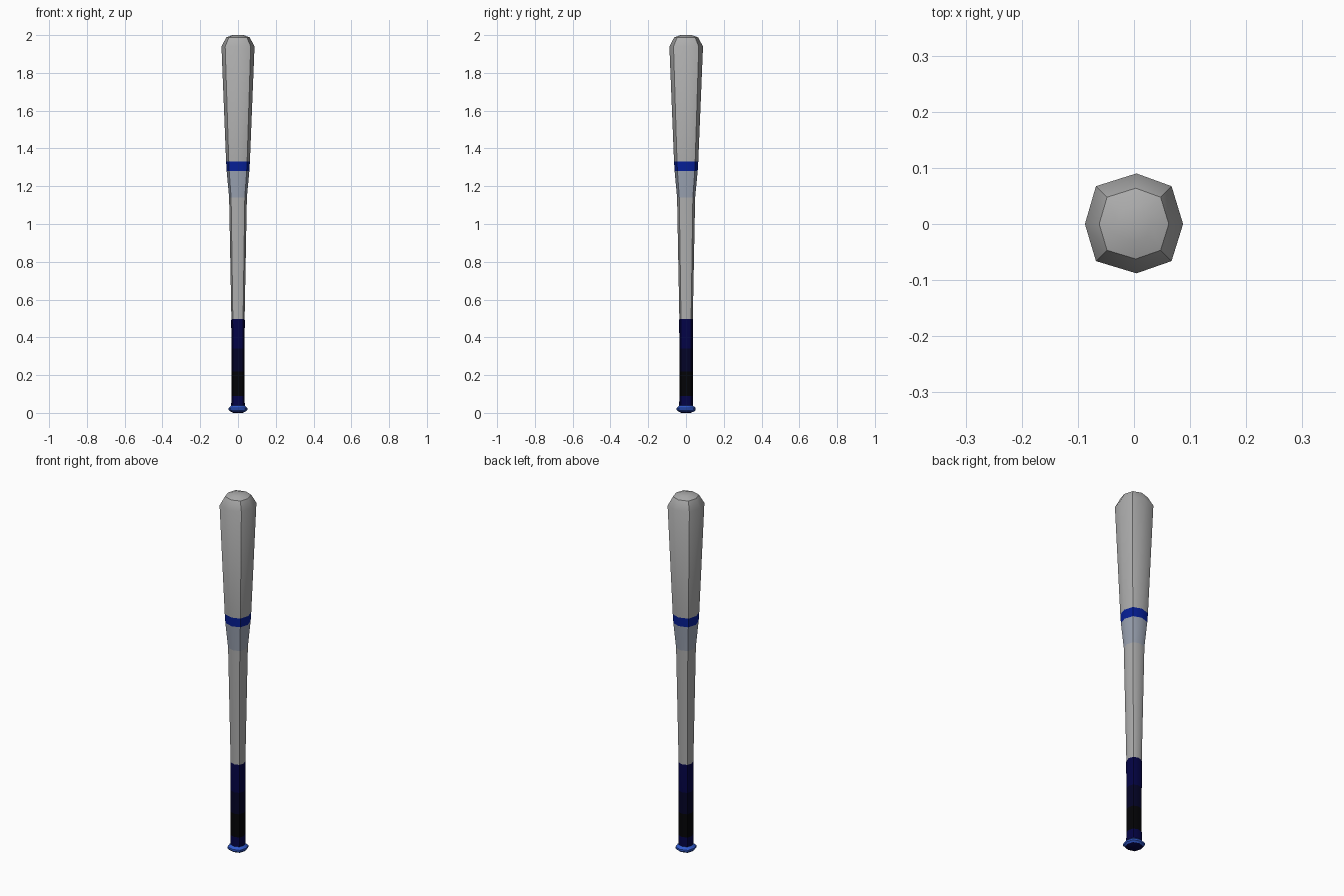
import bpy, math

if "Cube" in bpy.data.objects:
    bpy.data.objects.remove(bpy.data.objects["Cube"])

# Slightly squarish octagonal cross-section, radius 1
SECTION = [(1, 0), (.765, .77), (.05, 1.03), (-.775, .77),
           (-1, 0), (-.775, -.755), (.05, -1.005), (.765, -.755)]


def material(name, rgb):
    mat = bpy.data.materials.new(name)
    mat.diffuse_color = (*rgb, 1)
    mat.use_nodes = True
    mat.node_tree.nodes["Principled BSDF"].inputs["Base Color"].default_value = mat.diffuse_color
    return mat


def lathe(name, profile, mat, cap_bottom=False, cap_top=False):
    """Stack scaled cross-sections given as (radius, z)."""
    n = len(SECTION)
    verts = [(x * r, y * r, z) for r, z in profile for x, y in SECTION]
    faces = [(k * n + i, k * n + (i + 1) % n,
              (k + 1) * n + (i + 1) % n, (k + 1) * n + i)
             for k in range(len(profile) - 1) for i in range(n)]
    if cap_bottom:
        faces.append(tuple(reversed(range(n))))
    if cap_top:
        faces.append(tuple(range(len(verts) - n, len(verts))))
    mesh = bpy.data.meshes.new(name)
    mesh.from_pydata(verts, [], faces)
    obj = bpy.data.objects.new(name, mesh)
    bpy.context.collection.objects.link(obj)
    mesh.materials.append(mat)
    bpy.ops.object.select_all(action='DESELECT')
    obj.select_set(True)
    bpy.context.view_layer.objects.active = obj
    # corners stay sharp, the shallow mid-side edges are smooth
    bpy.ops.object.shade_smooth_by_angle(angle=math.radians(40))
    return obj


grey = material("grey", (.42, .42, .42))
blue_grey = material("blue_grey", (.33, .37, .45))
blue = material("blue", (.002, .014, .32))
knob_blue = material("knob_blue", (.03, .1, .6))
navy = material("navy", (.001, .001, .06))
dark_navy = material("dark_navy", (.001, .001, .02))
black = material("black", (.001, .001, .002))

# Knob at the bottom end
lathe("knob_base", [(.024, 0), (.042, .008)], navy, cap_bottom=True)
lathe("knob", [(.042, .008), (.05, .016), (.05, .026), (.036, .038)], knob_blue)

# Wrapped grip, fading from navy to black
lathe("grip_end", [(.036, .038), (.035, .09)], navy)
lathe("grip_lower", [(.035, .09), (.035, .22)], black)
lathe("grip_middle", [(.035, .22), (.035, .34)], dark_navy)
lathe("grip_upper", [(.035, .34), (.036, .49), (.035, .497)], navy)

# Shaft, flare, band and barrel
lathe("shaft", [(.035, .497), (.047, 1.14)], grey)
lathe("flare", [(.047, 1.14), (.060, 1.28)], blue_grey)
lathe("band", [(.060, 1.28), (.063, 1.33)], blue)
lathe("barrel", [(.063, 1.33), (.0875, 1.94), (.062, 1.988), (.03, 2.0)],
      grey, cap_top=True)
